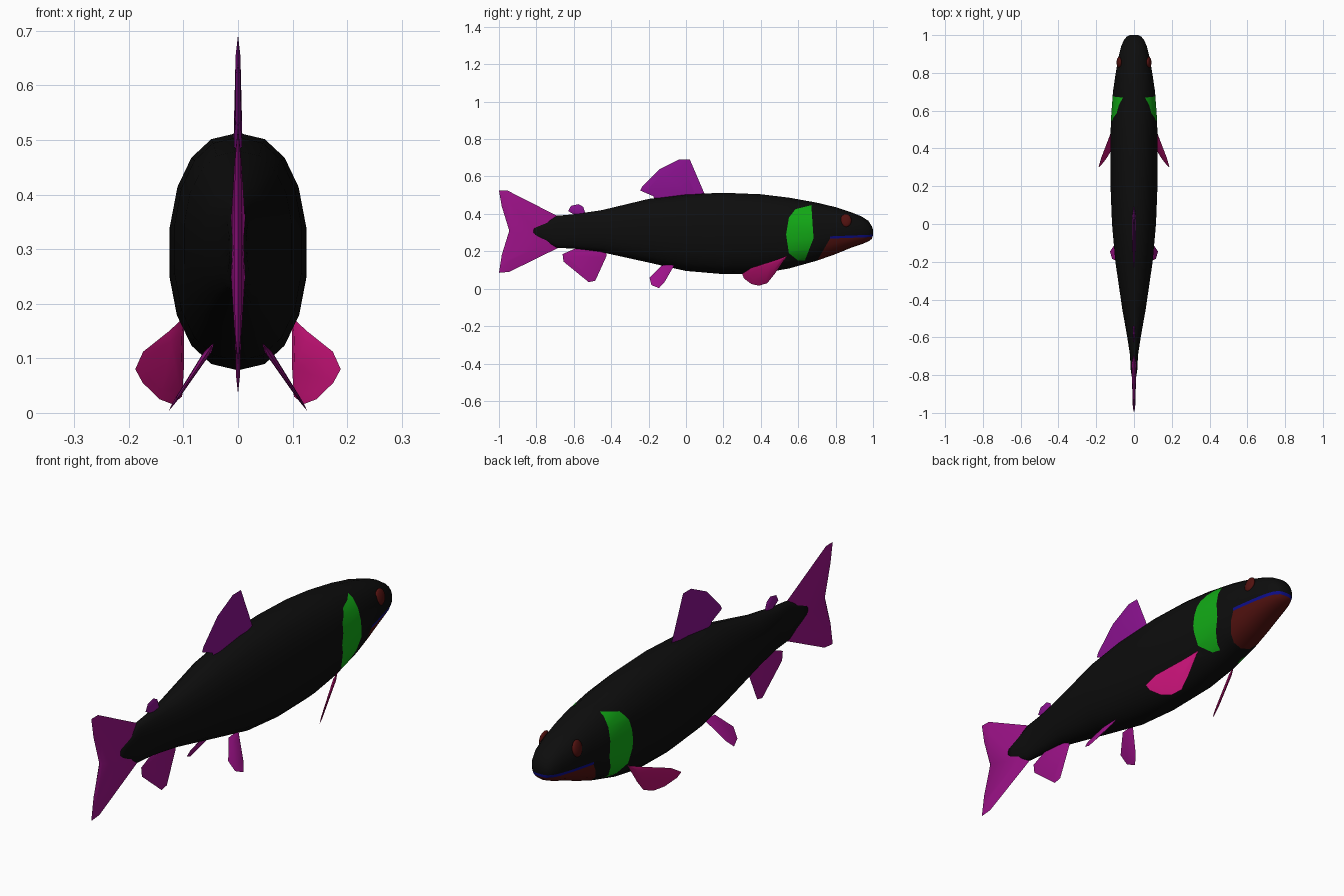
import bpy, bmesh, math
from mathutils import Vector

cube = bpy.data.objects.get("Cube")
if cube:
    bpy.data.objects.remove(cube, do_unlink=True)


def material(name, rgb):
    m = bpy.data.materials.new(name)
    m.use_nodes = True
    m.diffuse_color = (*rgb, 1)
    bsdf = m.node_tree.nodes["Principled BSDF"]
    bsdf.inputs["Base Color"].default_value = (*rgb, 1)
    bsdf.inputs["Roughness"].default_value = 0.7
    return m


black = material("body_black", (0.004, 0.004, 0.004))
green = material("gill_green", (0.006, 0.4, 0.008))
red = material("jaw_red", (0.085, 0.006, 0.005))
blue = material("mouth_blue", (0.004, 0.004, 0.25))
violet = material("dorsal_violet", (0.26, 0.006, 0.28))
magenta = material("fin_magenta", (0.34, 0.006, 0.25))
pink = material("pectoral_pink", (0.55, 0.006, 0.18))


def finish(bm, name, mats, angle=180):
    bmesh.ops.recalc_face_normals(bm, faces=bm.faces[:])
    mesh = bpy.data.meshes.new(name)
    bm.to_mesh(mesh)
    bm.free()
    for m in mats:
        mesh.materials.append(m)
    mesh.shade_smooth()
    if angle < 180:
        mesh.set_sharp_from_angle(angle=math.radians(angle))
    obj = bpy.data.objects.new(name, mesh)
    bpy.context.collection.objects.link(obj)
    return obj


# Body: lofted rings given as y, top, bottom, half width
stations = [
    (-.83, .335, .28, .008), (-.78, .345, .265, .017), (-.69, .39, .218, .022),
    (-.6, .398, .215, .036), (-.45, .42, .195, .063), (-.2, .48, .14, .1),
    (0, .505, .095, .118), (.2, .513, .078, .126), (.4, .505, .082, .127),
    (.55, .487, .108, .124), (.7, .46, .15, .113), (.8, .436, .185, .098),
    (.88, .41, .218, .084), (.94, .386, .238, .069), (.975, .363, .253, .054),
    (.993, .335, .266, .038), (1, .315, .285, .022),
]
SIDES = 18


def rounded(v):
    return math.copysign(abs(v) ** 0.88, v)


bm = bmesh.new()
rings = []
for y, top, bottom, half in stations:
    ring = []
    for i in range(SIDES):
        a = math.tau * i / SIDES
        z = (top + bottom) / 2 + (top - bottom) / 2 * rounded(math.cos(a))
        ring.append(bm.verts.new((half * rounded(math.sin(a)), y, z)))
    rings.append(ring)
for a, b in zip(rings, rings[1:]):
    for i in range(SIDES):
        j = (i + 1) % SIDES
        bm.faces.new((a[i], a[j], b[j], b[i]))
bm.faces.new(rings[0])
bm.faces.new(rings[-1])


def paint(polygon, index):
    """Cut a convex clockwise side outline into the body and colour it."""
    inside = [f for f in bm.faces if f.calc_center_median().y > 0.45]
    for (y1, z1), (y2, z2) in zip(polygon, polygon[1:] + polygon[:1]):
        point = Vector((0, y1, z1))
        outward = Vector((0, z1 - z2, y2 - y1)).normalized()
        geom = set(inside)
        for f in inside:
            geom.update(f.edges)
            geom.update(f.verts)
        cut = bmesh.ops.bisect_plane(bm, geom=list(geom), dist=1e-5,
                                     plane_co=point, plane_no=outward)
        faces = {g for g in cut["geom"] if isinstance(g, bmesh.types.BMFace)}
        faces.update(f for f in inside if f.is_valid)
        inside = [f for f in faces
                  if (f.calc_center_median() - point).dot(outward) < 0]
    for f in inside:
        f.material_index = index


# Gill cover, lower jaw and mouth line
paint([(.535, .29), (.55, .38), (.585, .425), (.67, .447), (.682, .27),
       (.635, .15), (.6, .15), (.55, .19)], 1)
paint([(.69, .13), (.77, .268), (1.02, .277), (1.02, .13)], 2)
paint([(.77, .268), (.77, .28), (1.02, .29), (1.02, .277)], 3)
finish(bm, "body", [black, green, red, blue])

# Eyes
for side, label in ((1, "left"), (-1, "right")):
    bm = bmesh.new()
    bmesh.ops.create_uvsphere(bm, u_segments=16, v_segments=10, radius=1)
    for v in bm.verts:
        v.co = Vector((side * (.079 + .012 * v.co.x - .006 * v.co.z),
                       .855 + .03 * v.co.y, .365 + .035 * v.co.z))
    finish(bm, label + "_eye", [red])


def fin(name, outline, root, thick, mat, plane=lambda y, z: 0, side=1):
    """Blade with a thin rim and a raised middle that is thickest at the root."""
    n = len(outline)
    cy = sum(p[0] for p in outline) / n
    cz = sum(p[1] for p in outline) / n
    reach = max(math.dist(p, root) for p in outline)
    bm = bmesh.new()

    def loop(scale, offset):
        verts = []
        for y, z in outline:
            y, z = cy + (y - cy) * scale, cz + (z - cz) * scale
            taper = 1 - 0.75 * math.dist((y, z), root) / reach
            x = side * plane(y, z) + offset * taper
            verts.append(bm.verts.new((x, y, z)))
        return verts

    rim = loop(1, 0)
    for sign in (1, -1):
        middle = loop(0.72, sign * thick)
        for i in range(n):
            j = (i + 1) % n
            bm.faces.new((rim[i], rim[j], middle[j], middle[i]))
        bm.faces.new(middle)
    finish(bm, name, [mat], 40)


# Fins along the centre line
fin("dorsal_fin", [(-.16, .46), (-.175, .495), (-.245, .525), (-.235, .545),
                   (-.14, .64), (-.035, .692), (.02, .692), (.1, .505), (.1, .46)],
    (-.03, .48), .011, violet)
fin("adipose_fin", [(-.57, .38), (-.63, .415), (-.615, .443), (-.575, .452),
                    (-.55, .438), (-.53, .38)], (-.55, .39), .008, violet)
fin("tail_fin", [(-.68, .385), (-.955, .525), (-1, .525), (-.985, .44),
                 (-.945, .31), (-.985, .18), (-1, .085), (-.945, .09),
                 (-.68, .22)], (-.68, .3), .015, magenta)
fin("anal_fin", [(-.58, .22), (-.66, .185), (-.655, .145), (-.52, .035),
                 (-.485, .043), (-.425, .175), (-.43, .22)],
    (-.5, .21), .009, magenta)

# Paired fins
for side, label in ((1, "left"), (-1, "right")):
    fin(label + "_pelvic_fin",
        [(-.06, .13), (-.13, .125), (-.195, .06), (-.185, .02), (-.145, .003),
         (-.115, .035)], (-.09, .13), .008, magenta,
        lambda y, z: .05 + .66 * (.12 - z), side)
    fin(label + "_pectoral_fin",
        [(.54, .175), (.475, .08), (.435, .03), (.39, .016), (.35, .025),
         (.31, .055), (.3, .08), (.35, .112), (.47, .15)], (.53, .16), .008, pink,
        lambda y, z: .19 - .508 * (y - .31) + .346 * (z - .1), side)
